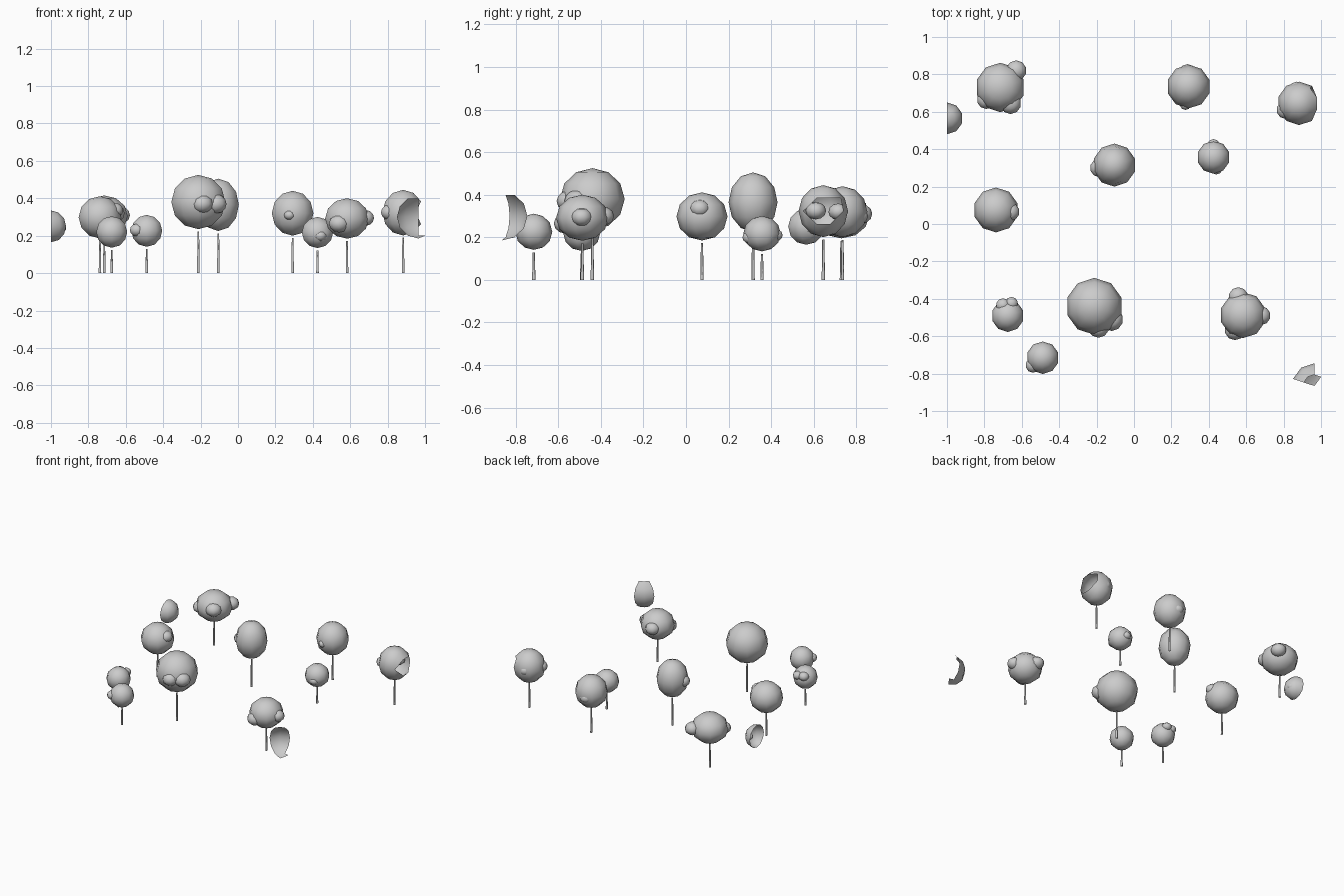
import bpy, bmesh
from mathutils import Vector, Matrix

if "Cube" in bpy.data.objects:
    bpy.data.objects.remove(bpy.data.objects["Cube"])


def add_ball(bm, centre, radii, keep=None):
    """Low-sided ball; 'keep' drops faces that cross a clipping limit."""
    ball = bmesh.new()
    bmesh.ops.create_uvsphere(
        ball, u_segments=10, v_segments=6, radius=1,
        matrix=Matrix.Translation(centre) @ Matrix.Diagonal((*radii, 1)))
    if keep:
        bmesh.ops.triangulate(ball, faces=ball.faces[:])
        cut = [v for v in ball.verts if not keep(v.co)]
        bmesh.ops.delete(ball, geom=cut, context='VERTS')
    tmp = bpy.data.meshes.new("tmp")
    ball.to_mesh(tmp)
    ball.free()
    bm.from_mesh(tmp)
    bpy.data.meshes.remove(tmp)


def finish(name, bm, smooth=True):
    mesh = bpy.data.meshes.new(name)
    bm.to_mesh(mesh)
    bm.free()
    for p in mesh.polygons:
        p.use_smooth = smooth
    ob = bpy.data.objects.new(name, mesh)
    bpy.context.collection.objects.link(ob)
    return ob


def crown(name, centre, r, rz, lumps, keep=None):
    """Main foliage ball with smaller flattened lumps on it."""
    bm = bmesh.new()
    add_ball(bm, Vector(centre), (r, r, rz), keep)
    for x, y, z, lr in lumps:
        add_ball(bm, Vector((x, y, z)), (lr, lr, lr * 0.85))
    finish(name, bm)


def trunk(name, x, y, top):
    bm = bmesh.new()
    bmesh.ops.create_cone(bm, cap_ends=False, segments=6, radius1=0.008,
                          radius2=0.005, depth=top,
                          matrix=Matrix.Translation((x, y, top / 2)))
    finish(name, bm)


# Complete trees: centre, radius, half height, lumps
trees = [
    ((-0.715, 0.73, 0.305), 0.132, 0.11,
     [(-0.63, 0.82, 0.31, 0.055), (-0.66, 0.645, 0.32, 0.057), (-0.79, 0.665, 0.30, 0.05)]),
    ((-0.738, 0.075, 0.298), 0.12, 0.113, [(-0.66, 0.065, 0.335, 0.048)]),
    ((0.292, 0.735, 0.32), 0.117, 0.12,
     [(0.285, 0.81, 0.30, 0.045), (0.275, 0.64, 0.31, 0.03)]),
    ((-0.105, 0.315, 0.365), 0.115, 0.14, [(-0.185, 0.30, 0.36, 0.05)]),
    ((0.425, 0.357, 0.217), 0.088, 0.083,
     [(0.44, 0.30, 0.20, 0.035), (0.425, 0.42, 0.21, 0.034)]),
    ((-0.675, -0.49, 0.22), 0.087, 0.084,
     [(-0.70, -0.435, 0.25, 0.038), (-0.655, -0.425, 0.25, 0.035)]),
    ((-0.488, -0.715, 0.226), 0.087, 0.085, [(-0.54, -0.755, 0.23, 0.04)]),
    ((-0.212, -0.44, 0.38), 0.152, 0.145,
     [(-0.19, -0.55, 0.37, 0.058), (-0.12, -0.51, 0.37, 0.062)]),
    ((0.583, -0.487, 0.292), 0.123, 0.108,
     [(0.54, -0.565, 0.265, 0.056), (0.68, -0.49, 0.295, 0.05), (0.558, -0.39, 0.30, 0.052)]),
]
for i, (c, r, rz, lumps) in enumerate(trees):
    crown(f"tree_crown_{i}", c, r, rz, lumps)
    trunk(f"tree_trunk_{i}", c[0], c[1], c[2] - rz - 0.012)

# Tree at the right edge, its outermost faces missing
crown("edge_tree_crown", (0.883, 0.645, 0.323), 0.116, 0.122,
      [(0.81, 0.61, 0.325, 0.048), (0.87, 0.715, 0.32, 0.046)],
      keep=lambda p: p.x < 0.99)
trunk("edge_tree_trunk", 0.883, 0.645, 0.19)

# Crown fragments at the plot corners
crown("corner_crown_fragment", (0.965, -0.866, 0.30), 0.121, 0.115, [],
      keep=lambda p: p.x < 1.01 and p.y > -0.8665 and p.z < 0.41)
crown("left_crown_fragment", (-1.0, 0.565, 0.25), 0.085, 0.085,
      [(-0.945, 0.58, 0.24, 0.028)], keep=lambda p: p.x > -1.001)
